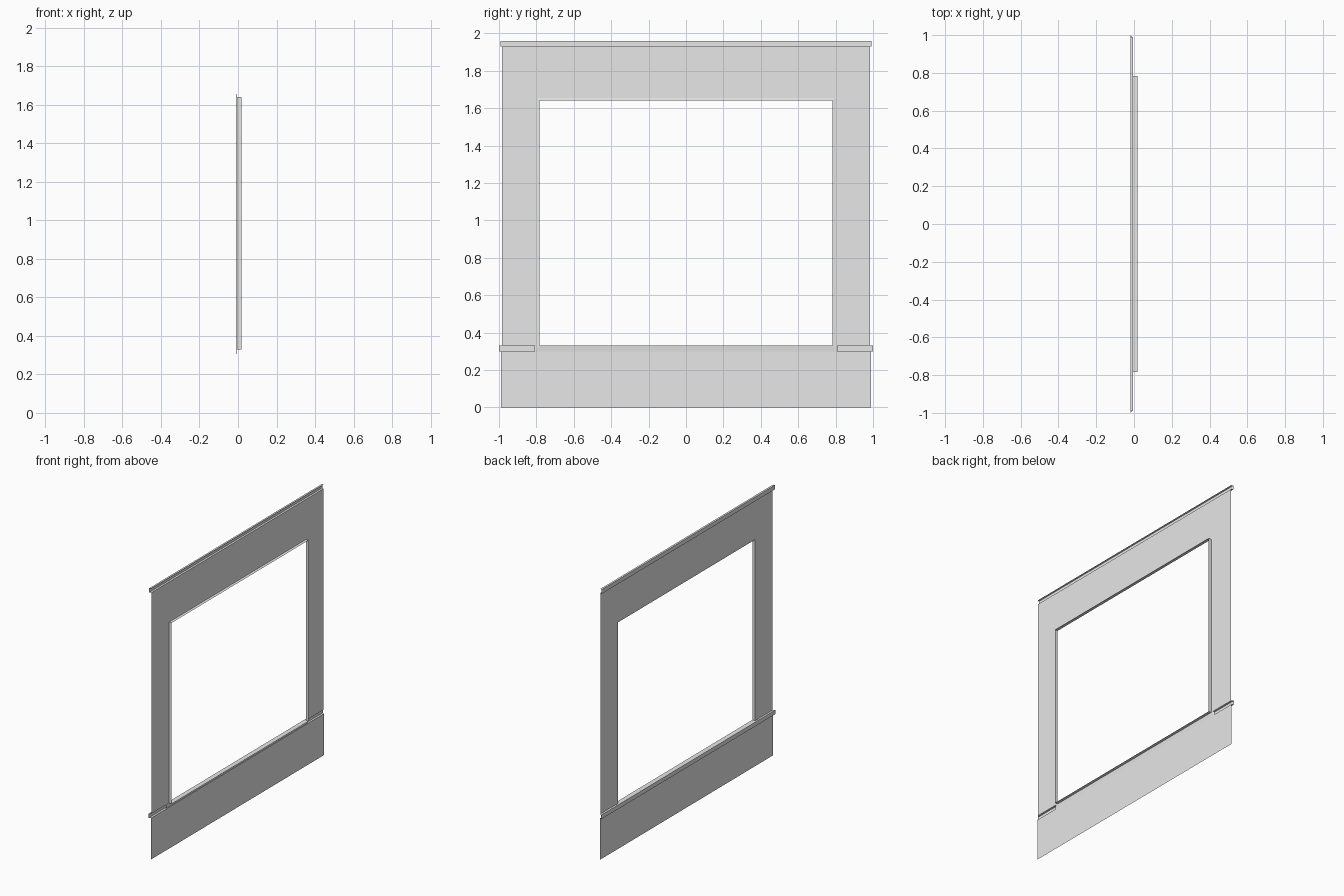
import bpy
import bmesh

cube = bpy.data.objects.get("Cube")
if cube:
    bpy.data.objects.remove(cube)

WALL_X = -0.004      # plane of the thin wall sheet
TRIM_X = -0.0185     # front of the projecting trims

grey = bpy.data.materials.new("light grey")
grey.use_nodes = True
grey.diffuse_color = (0.8, 0.8, 0.8, 1)
grey.node_tree.nodes["Principled BSDF"].inputs["Base Color"].default_value = (0.8, 0.8, 0.8, 1)


def strips(name, rows, closed=False):
    """Join successive rows of points with quads."""
    bm = bmesh.new()
    rows = [[bm.verts.new(p) for p in row] for row in rows]
    for a, b in zip(rows, rows[1:]):
        n = len(a)
        for i in range(n if closed else n - 1):
            j = (i + 1) % n
            bm.faces.new((a[i], a[j], b[j], b[i]))
    bmesh.ops.recalc_face_normals(bm, faces=bm.faces)
    mesh = bpy.data.meshes.new(name)
    bm.to_mesh(mesh)
    bm.free()
    mesh.materials.append(grey)
    obj = bpy.data.objects.new(name, mesh)
    bpy.context.collection.objects.link(obj)
    return obj


def rectangle(x, y, low, high):
    return [(x, -y, low), (x, y, low), (x, y, high), (x, -y, high)]


def trim(name, low, high, half):
    """Ledge open at the back and ends, wider at its front."""
    profile = [(WALL_X, 0.985, low), (TRIM_X, half, low),
               (TRIM_X, half, high), (WALL_X, 0.985, high)]
    strips(name, [[(x, s * y, z) for x, y, z in profile] for s in (-1, 1)])


# Wall below the sill
strips("lower_wall", [[(WALL_X, s * 0.988, z) for z in (0, 0.3)] for s in (-1, 1)])

# Wall around the opening: one U-shaped sheet
outer = [(0.985, 0.33), (0.985, 1.93)]
inner = [(0.798, 0.33), (0.798, 1.653)]


def arch(points):
    return ([(WALL_X, -y, z) for y, z in points]
            + [(WALL_X, y, z) for y, z in reversed(points)])


strips("upper_wall", [arch(outer), arch(inner)])

# Projecting ledges
trim("sill_trim", 0.3, 0.33, 1.0)
trim("top_trim", 1.93, 1.96, 0.992)

# Opening frame: shallow mitred flange turning into a straight lining
strips("opening_frame", [
    rectangle(-0.008, 0.81, 0.292, 1.663),
    rectangle(WALL_X, 0.783, 0.33, 1.64),
    rectangle(0.0175, 0.783, 0.33, 1.64),
], closed=True)
